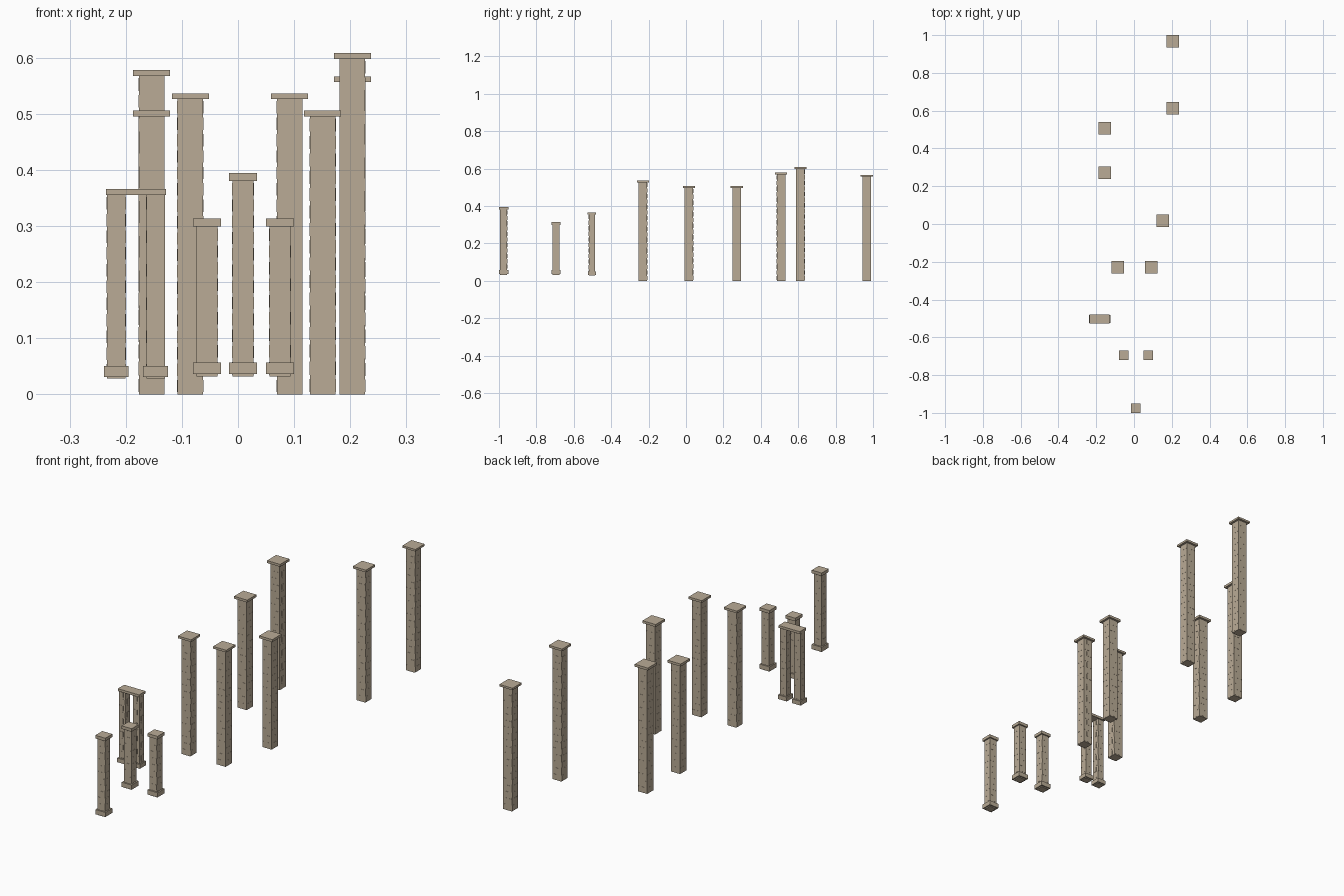
import bpy, bmesh
from mathutils import Matrix, Vector

cube = bpy.data.objects.get("Cube")
if cube:
    bpy.data.objects.remove(cube, do_unlink=True)

stone = bpy.data.materials.new("warm_stone")
stone.use_nodes = True
COLOUR = (0.49, 0.41, 0.305, 1)
stone.diffuse_color = COLOUR
bsdf = stone.node_tree.nodes["Principled BSDF"]
bsdf.inputs["Base Color"].default_value = COLOUR
bsdf.inputs["Roughness"].default_value = 0.9


def add_box(bm, centre, size):
    mat = Matrix.Translation(centre) @ Matrix.Diagonal((*size, 1))
    bmesh.ops.create_cube(bm, size=1, matrix=mat)


def finish(bm, name):
    mesh = bpy.data.meshes.new(name)
    bm.to_mesh(mesh)
    bm.free()
    mesh.materials.append(stone)
    obj = bpy.data.objects.new(name, mesh)
    bpy.context.collection.objects.link(obj)


def slab(name, x, y, z0, z1, wx, wy):
    bm = bmesh.new()
    add_box(bm, (x, y, (z0 + z1) / 2), (wx, wy, z1 - z0))
    finish(bm, name)


def shaft(name, x, y, z0, z1, w):
    """Square shaft with slightly raised, staggered bricks on its four sides."""
    bm = bmesh.new()
    add_box(bm, (x, y, (z0 + z1) / 2), (w, w, z1 - z0))
    courses = round((z1 - z0) / 0.03)
    step = (z1 - z0) / courses
    for i in range(courses):
        z = z0 + (i + 0.5) * step
        shift = w * (0.15 if i % 2 else -0.15)
        for side in range(4):
            turn = Matrix.Rotation(side * 1.5707963, 3, 'Z')
            offset = turn @ Vector((shift, -w / 2, 0))
            size = turn @ Vector((w * 0.6, 0.0012, 0))
            add_box(bm, Vector((x, y, z)) + offset,
                    (abs(size.x), abs(size.y), step * 0.75))
    finish(bm, name)


# Tall pillars: x, y, height, cap thickness
TALL = [(0.204, 0.967, 0.566, 0.009), (0.204, 0.612, 0.608, 0.010),
        (-0.154, 0.508, 0.578, 0.011), (-0.154, 0.272, 0.506, 0.011),
        (0.151, 0.016, 0.506, 0.011), (-0.085, -0.23, 0.536, 0.010),
        (0.092, -0.23, 0.536, 0.010)]
for n, (x, y, top, cap) in enumerate(TALL, 1):
    shaft(f"tall_pillar_shaft_{n}", x, y, 0, top - cap, 0.0455)
    slab(f"tall_pillar_cap_{n}", x, y, top - cap, top, 0.066, 0.066)

# Short pillars with a cap and a base collar
SHORT = [(0.009, -0.975, 0.394), (-0.055, -0.695, 0.313), (0.075, -0.695, 0.313)]
for n, (x, y, top) in enumerate(SHORT, 1):
    shaft(f"short_pillar_shaft_{n}", x, y, 0.032, top - 0.014, 0.0375)
    slab(f"short_pillar_cap_{n}", x, y, top - 0.014, top, 0.05, 0.05)
    slab(f"short_pillar_base_{n}", x, y, 0.036, 0.057, 0.05, 0.05)

# Twin pillars under one shared lintel
for side, x in (("right", -0.217), ("left", -0.147)):
    shaft(f"twin_pillar_shaft_{side}", x, -0.503, 0.028, 0.355, 0.033)
    slab(f"twin_pillar_base_{side}", x, -0.503, 0.031, 0.05, 0.044, 0.044)
slab("twin_pillar_lintel", -0.182, -0.503, 0.355, 0.366, 0.107, 0.046)
